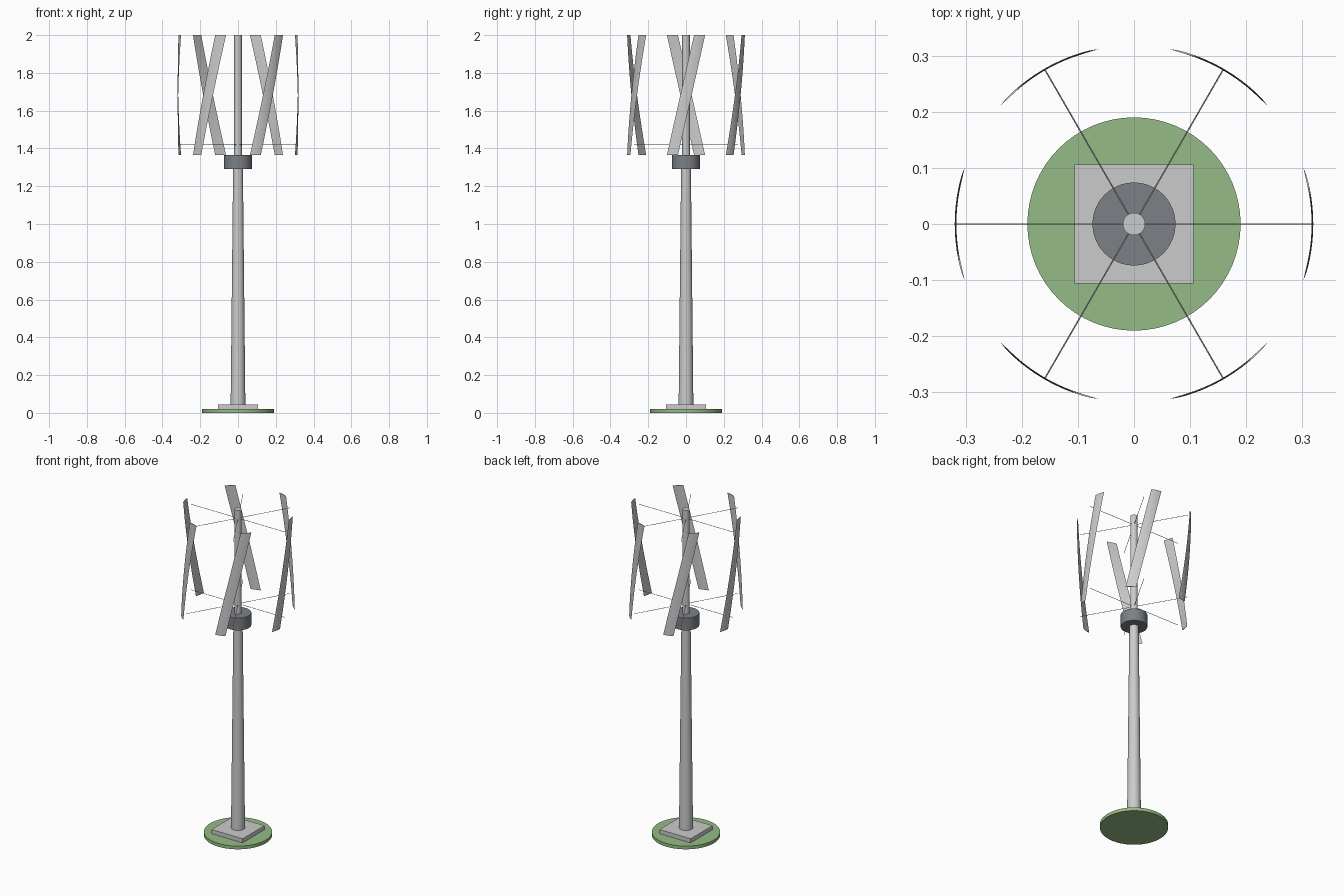
import bpy
import math
from mathutils import Vector

if "Cube" in bpy.data.objects:
    bpy.data.objects.remove(bpy.data.objects["Cube"])

N_BLADES = 6
R = 0.318            # blade ring radius
Z0, Z1 = 1.365, 2.0  # rotor bottom and top


def material(name, rgb):
    m = bpy.data.materials.new(name)
    m.diffuse_color = (*rgb, 1)
    m.use_nodes = True
    m.node_tree.nodes["Principled BSDF"].inputs["Base Color"].default_value = m.diffuse_color
    return m


def finish(ob, name, mat=None):
    ob.name = name
    if mat:
        ob.data.materials.append(mat)
    bpy.ops.object.select_all(action='DESELECT')
    ob.select_set(True)
    bpy.context.view_layer.objects.active = ob
    bpy.ops.object.shade_smooth_by_angle(angle=math.radians(35))
    return ob


def cone(name, r1, r2, z1, z2, mat=None, sides=48):
    bpy.ops.mesh.primitive_cone_add(vertices=sides, radius1=r1, radius2=r2,
                                    depth=z2 - z1, location=(0, 0, (z1 + z2) / 2))
    return finish(bpy.context.object, name, mat)


green = material("grass", (0.30, 0.50, 0.24))
steel = material("dark_steel", (0.20, 0.22, 0.24))

# Ground disc, footing, tower, generator and rotor shaft
cone("ground_disc", 0.19, 0.19, 0, 0.02, green, 64)
bpy.ops.mesh.primitive_cube_add(size=1, location=(0, 0, 0.0325))
footing = bpy.context.object
footing.name = "footing"
footing.scale = (0.212, 0.212, 0.025)
cone("tower", 0.039, 0.026, 0.045, 1.29)
cone("generator_hub", 0.074, 0.074, 1.29, Z0, steel)
cone("rotor_shaft", 0.02, 0.02, Z0, Z1)

# Helical blade: thin lens section lofted around the rotor cylinder
HALF_CHORD, SWEEP = math.radians(5.4), math.radians(13.1)
LEVELS, STEPS, THICK = 16, 8, 0.0015
section = [(-1 + 2 * i / STEPS, 1) for i in range(STEPS + 1)]
section += [(1 - 2 * i / STEPS, -1) for i in range(1, STEPS)]


def blade(index):
    verts, faces, n = [], [], len(section)
    for k in range(LEVELS + 1):
        t = k / LEVELS
        mid = index * math.tau / N_BLADES + SWEEP * (2 * t - 1)
        for u, side in section:
            a = mid + u * HALF_CHORD
            r = R + side * THICK * (1 - u * u)
            verts.append((r * math.cos(a), r * math.sin(a), Z0 + t * (Z1 - Z0)))
    for k in range(LEVELS):
        for i in range(n):
            j = (i + 1) % n
            faces.append((k * n + j, k * n + i, (k + 1) * n + i, (k + 1) * n + j))
    faces.append(tuple(range(n)))
    faces.append(tuple(reversed(range(LEVELS * n, (LEVELS + 1) * n))))
    me = bpy.data.meshes.new("blade")
    me.from_pydata(verts, [], faces)
    me.update()
    ob = bpy.data.objects.new("blade", me)
    bpy.context.collection.objects.link(ob)
    bpy.ops.object.select_all(action='DESELECT')
    ob.select_set(True)
    bpy.context.view_layer.objects.active = ob
    bpy.ops.object.mode_set(mode='EDIT')
    bpy.ops.mesh.select_all(action='SELECT')
    bpy.ops.mesh.normals_make_consistent(inside=False)
    bpy.ops.object.mode_set(mode='OBJECT')
    finish(ob, f"blade_{index + 1}")


# Thin radial strut from shaft to blade ring
def strut(index, z, level):
    a = index * math.tau / N_BLADES
    d = Vector((math.cos(a), math.sin(a), 0))
    bpy.ops.mesh.primitive_cylinder_add(vertices=8, radius=0.0013, depth=R - 0.01,
                                        location=d * (R + 0.01) / 2 + Vector((0, 0, z)))
    bpy.context.object.rotation_euler = (0, math.pi / 2, a)
    finish(bpy.context.object, f"{level}_strut_{index + 1}")


for b in range(N_BLADES):
    blade(b)
    strut(b, 1.42, "lower")
    strut(b, 1.945, "upper")
